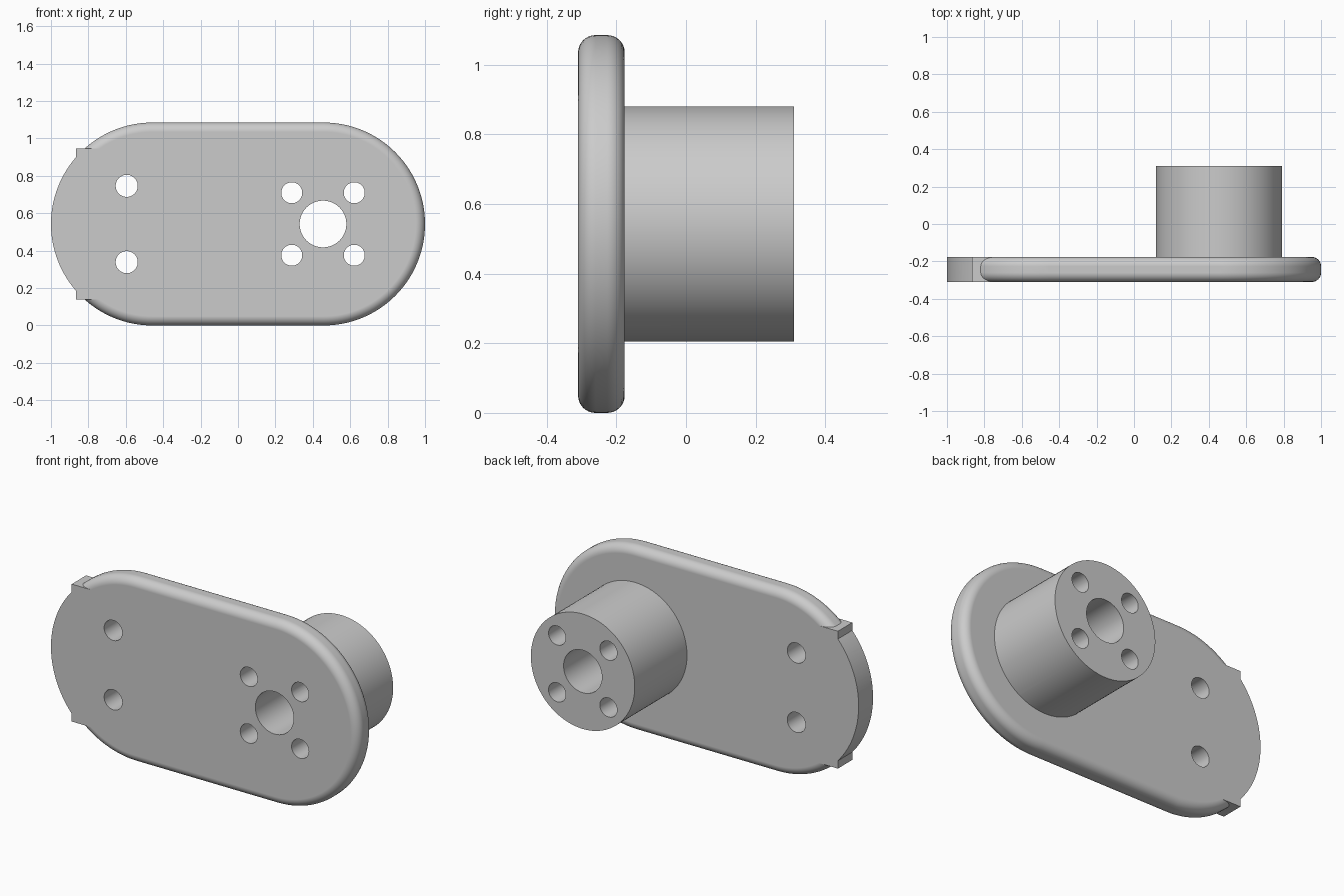
import bpy
import bmesh
import math

if "Cube" in bpy.data.objects:
    bpy.data.objects.remove(bpy.data.objects["Cube"], do_unlink=True)

R = 0.5425                  # plate end radius, also its centre height
CX = 1 - R                  # end centre distance from the middle
FRONT, BACK, TIP = -0.31, -0.176, 0.31
FILLET = 0.05

grey = bpy.data.materials.new("grey metal")
grey.use_nodes = True
color = (0.6, 0.6, 0.6, 1)
grey.diffuse_color = color
grey.node_tree.nodes["Principled BSDF"].inputs["Base Color"].default_value = color


def arc(cx, cz, r, start, end, steps):
    """Points on an arc in the xz plane, angles in degrees."""
    angles = [math.radians(start + (end - start) * i / steps) for i in range(steps + 1)]
    return [(cx + r * math.cos(a), cz + r * math.sin(a)) for a in angles]


def extrude(name, outline, y0, y1, fillet=0):
    """Solid made by pushing an xz outline from y0 to y1."""
    bm = bmesh.new()
    face = bm.faces.new([bm.verts.new((x, y0, z)) for x, z in outline])
    moved = bmesh.ops.extrude_face_region(bm, geom=[face])["geom"]
    verts = [g for g in moved if isinstance(g, bmesh.types.BMVert)]
    bmesh.ops.translate(bm, verts=verts, vec=(0, y1 - y0, 0))
    bmesh.ops.recalc_face_normals(bm, faces=bm.faces)
    if fillet:
        rims = [e for e in bm.edges if abs(e.verts[0].co.y - e.verts[1].co.y) < 1e-5]
        bmesh.ops.bevel(bm, geom=rims, offset=fillet, segments=8, profile=0.5,
                        affect='EDGES', clamp_overlap=False)
        # keep both flat sides exactly on their planes
        for v in bm.verts:
            for y in (y0, y1):
                if abs(v.co.y - y) < 1e-4:
                    v.co.y = y
    mesh = bpy.data.meshes.new(name)
    bm.to_mesh(mesh)
    bm.free()
    mesh.materials.append(grey)
    obj = bpy.data.objects.new(name, mesh)
    bpy.context.collection.objects.link(obj)
    return obj


def cylinder(name, x, z, r, y0, y1, steps=64):
    return extrude(name, arc(x, z, r, 0, 360, steps)[:-1], y0, y1)


def combine(target, other, operation):
    mod = target.modifiers.new("combine", 'BOOLEAN')
    mod.operation = operation
    mod.solver = 'EXACT'
    mod.object = other
    bpy.context.view_layer.objects.active = target
    bpy.ops.object.modifier_apply(modifier=mod.name)
    bpy.data.objects.remove(other, do_unlink=True)


# Rounded plate
plate = extrude("mounting_plate", arc(CX, R, R, -90, 90, 64) + arc(-CX, R, R, 90, 270, 64),
                FRONT, BACK, FILLET)

# Square-edged end: a block with a round nose
BLOCK_X, BLOCK_H = -0.865, 0.404
half = math.degrees(math.acos((-CX - BLOCK_X) / R))
nose = arc(-CX, R, R, 180 - half, 180 + half, 40)
block = ([(-0.7, R + BLOCK_H), (BLOCK_X, R + BLOCK_H)] + nose
         + [(BLOCK_X, R - BLOCK_H), (-0.7, R - BLOCK_H)])
combine(plate, extrude("square_end", block, FRONT, BACK), 'UNION')

# Round boss on the back
combine(plate, cylinder("boss", CX - 0.003, R, 0.338, BACK - 0.05, TIP, 96), 'UNION')

# Through holes: bore, four bolts around it, two in the plate
holes = [(CX - 0.003, R, 0.125)]
holes += [(CX - 0.003 + sx * 0.167, R + sz * 0.167, 0.056) for sx in (-1, 1) for sz in (-1, 1)]
holes += [(-0.595, R + sz * 0.204, 0.059) for sz in (-1, 1)]
for x, z, r in holes:
    combine(plate, cylinder("hole_cutter", x, z, r, FRONT - 0.1, TIP + 0.1, 48), 'DIFFERENCE')

# Smooth curves, crisp edges and flat faces
bpy.ops.object.select_all(action='DESELECT')
plate.select_set(True)
bpy.context.view_layer.objects.active = plate
bpy.ops.object.shade_smooth_by_angle(angle=math.radians(30))
weighted = plate.modifiers.new("flat face normals", 'WEIGHTED_NORMAL')
weighted.keep_sharp = True
weighted.weight = 100
